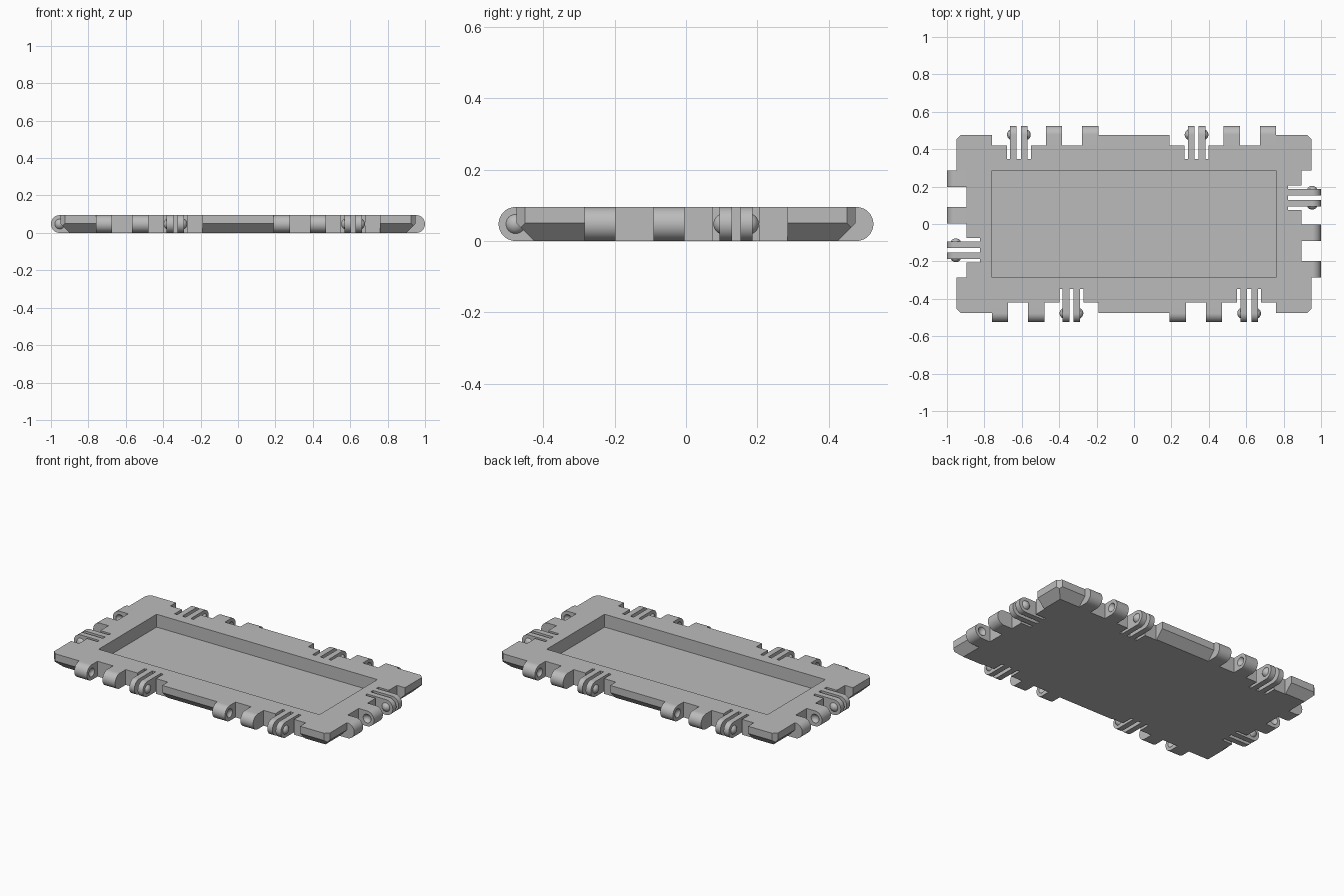
import bpy, bmesh, math
from mathutils import Matrix, Vector

cube = bpy.data.objects.get("Cube")
if cube:
    bpy.data.objects.remove(cube, do_unlink=True)

HX, HY, T = 0.95, 0.475, 0.095      # plate half sizes and thickness
R = T / 2                           # hinge barrel radius
AXIS = 0.0025                       # barrel axis beyond the plate edge
NOTCH, SLIT = 0.055, 0.127          # depths cut in from the edge
BALL, SINK = 0.03, 0.013            # snap ball radius and how far it is sunk
KNUCKLES = [(-0.285, -0.198), (-0.091, -0.004)]
FINGERS = [(0.094, 0.129), (0.152, 0.187)]

grey = bpy.data.materials.new("plain_grey")
grey.use_nodes = True
grey.diffuse_color = (0.5, 0.5, 0.5, 1)
grey.node_tree.nodes["Principled BSDF"].inputs["Base Color"].default_value = (0.5, 0.5, 0.5, 1)

# One hinge set per half-length tile side: local +x runs along the edge, -y points outward
SETS = [Matrix.Rotation(math.radians(a), 4, 'Z') @ Matrix.Translation((c, -edge, 0))
        for a, edge, centres in ((0, HY, (-HY, HY)), (90, HX, (0,)),
                                 (180, HY, (-HY, HY)), (270, HX, (0,)))
        for c in centres]


def finish(bm, name):
    bmesh.ops.recalc_face_normals(bm, faces=bm.faces)
    mesh = bpy.data.meshes.new(name)
    bm.to_mesh(mesh)
    bm.free()
    mesh.materials.append(grey)
    obj = bpy.data.objects.new(name, mesh)
    bpy.context.collection.objects.link(obj)
    return obj


def box(bm, x, y, z, m=Matrix()):
    size = Matrix.Diagonal((x[1] - x[0], y[1] - y[0], z[1] - z[0], 1))
    mid = Vector((sum(x) / 2, sum(y) / 2, sum(z) / 2))
    bmesh.ops.create_cube(bm, size=1, matrix=m @ Matrix.Translation(mid) @ size)


def lug(bm, span, depth, m):
    """Flat bar with a round outer end, running inward to the given depth."""
    pts = [(depth, T), (depth, 0)]
    for i in range(25):
        a = math.pi * i / 24
        pts.append((-AXIS - R * math.sin(a), R - R * math.cos(a)))
    ends = [[bm.verts.new(m @ Vector((u, y, z))) for y, z in pts] for u in span]
    bm.faces.new(ends[0])
    bm.faces.new(ends[1][::-1])
    for i in range(len(pts)):
        j = (i + 1) % len(pts)
        bm.faces.new((ends[0][j], ends[0][i], ends[1][i], ends[1][j]))


def ball(bm, u, m, cut=0):
    """Sphere on the hinge axis; cut = +1 or -1 keeps the cap on that side."""
    part = bmesh.new()
    place = Matrix.Translation((u, -AXIS, R)) @ Matrix.Rotation(math.pi / 2, 4, 'Y')
    bmesh.ops.create_uvsphere(part, u_segments=24, v_segments=16, radius=BALL, matrix=place)
    if cut:
        bmesh.ops.bisect_plane(part, geom=part.verts[:] + part.edges[:] + part.faces[:],
                               plane_co=(u + cut * SINK, 0, 0), plane_no=(-cut, 0, 0),
                               clear_outer=True)
    part.transform(m)
    temp = bpy.data.meshes.new("temp")
    part.to_mesh(temp)
    part.free()
    bm.from_mesh(temp)
    bpy.data.meshes.remove(temp)


def subtract(obj, cutter):
    cutter.hide_render = True
    mod = obj.modifiers.new("cut", 'BOOLEAN')
    mod.operation, mod.solver, mod.object = 'DIFFERENCE', 'EXACT', cutter
    mod.use_self = True
    bpy.context.view_layer.update()
    result = bpy.data.meshes.new_from_object(obj.evaluated_get(bpy.context.evaluated_depsgraph_get()))
    obj.modifiers.clear()
    obj.data = result
    bpy.data.objects.remove(cutter, do_unlink=True)


def smooth(obj):
    bpy.ops.object.select_all(action='DESELECT')
    obj.select_set(True)
    bpy.context.view_layer.objects.active = obj
    bpy.ops.object.shade_smooth_by_angle(angle=math.radians(30))


# Plate: three stacked outlines give the sloped lower edge
bm = bmesh.new()
rings = []
for inset, z in ((0.05, 0), (0, 0.05), (0, T)):
    x, y = HX - inset, HY - inset
    rings.append([bm.verts.new((sx * x, sy * y, z))
                  for sx, sy in ((-1, -1), (1, -1), (1, 1), (-1, 1))])
bm.faces.new(rings[0][::-1])
bm.faces.new(rings[2])
for low, high in zip(rings, rings[1:]):
    for i in range(4):
        j = (i + 1) % 4
        bm.faces.new((low[i], low[j], high[j], high[i]))
# Clip the four upright corners
for sx in (-1, 1):
    for sy in (-1, 1):
        cut = bmesh.ops.bisect_plane(bm, geom=bm.verts[:] + bm.edges[:] + bm.faces[:],
                                     plane_co=(sx * (HX - 0.024), sy * HY, 0),
                                     plane_no=(sx, sy, 0), clear_outer=True)
        bmesh.ops.holes_fill(bm, edges=[e for e in bm.edges if e.is_boundary], sides=0)
plate = finish(bm, "plate")

# Tray recess, edge notches and finger slots
bm = bmesh.new()
box(bm, (-0.76, 0.76), (-0.285, 0.285), (0.015, 0.2))
for m in SETS:
    box(bm, (-0.285, 0.285), (-0.1, NOTCH), (-0.1, 0.2), m)
    box(bm, (0.076, 0.205), (-0.09, SLIT), (-0.09, 0.19), m)
subtract(plate, finish(bm, "plate_cutter"))

# Hinge knuckles with sockets on their facing sides
bm, sockets = bmesh.new(), bmesh.new()
for m in SETS:
    for span in KNUCKLES:
        lug(bm, span, NOTCH, m)
    ball(sockets, KNUCKLES[0][1] + SINK, m)
    ball(sockets, KNUCKLES[1][0] - SINK, m)
knuckles = finish(bm, "hinge_knuckles")
subtract(knuckles, finish(sockets, "socket_cutter"))
smooth(knuckles)

# Springy finger pairs
bm = bmesh.new()
for m in SETS:
    for span in FINGERS:
        lug(bm, span, SLIT, m)
smooth(finish(bm, "snap_fingers"))

# Snap balls on the outer finger faces
bm = bmesh.new()
for m in SETS:
    ball(bm, FINGERS[0][0] + SINK, m, -1)
    ball(bm, FINGERS[1][1] - SINK, m, 1)
smooth(finish(bm, "snap_balls"))
